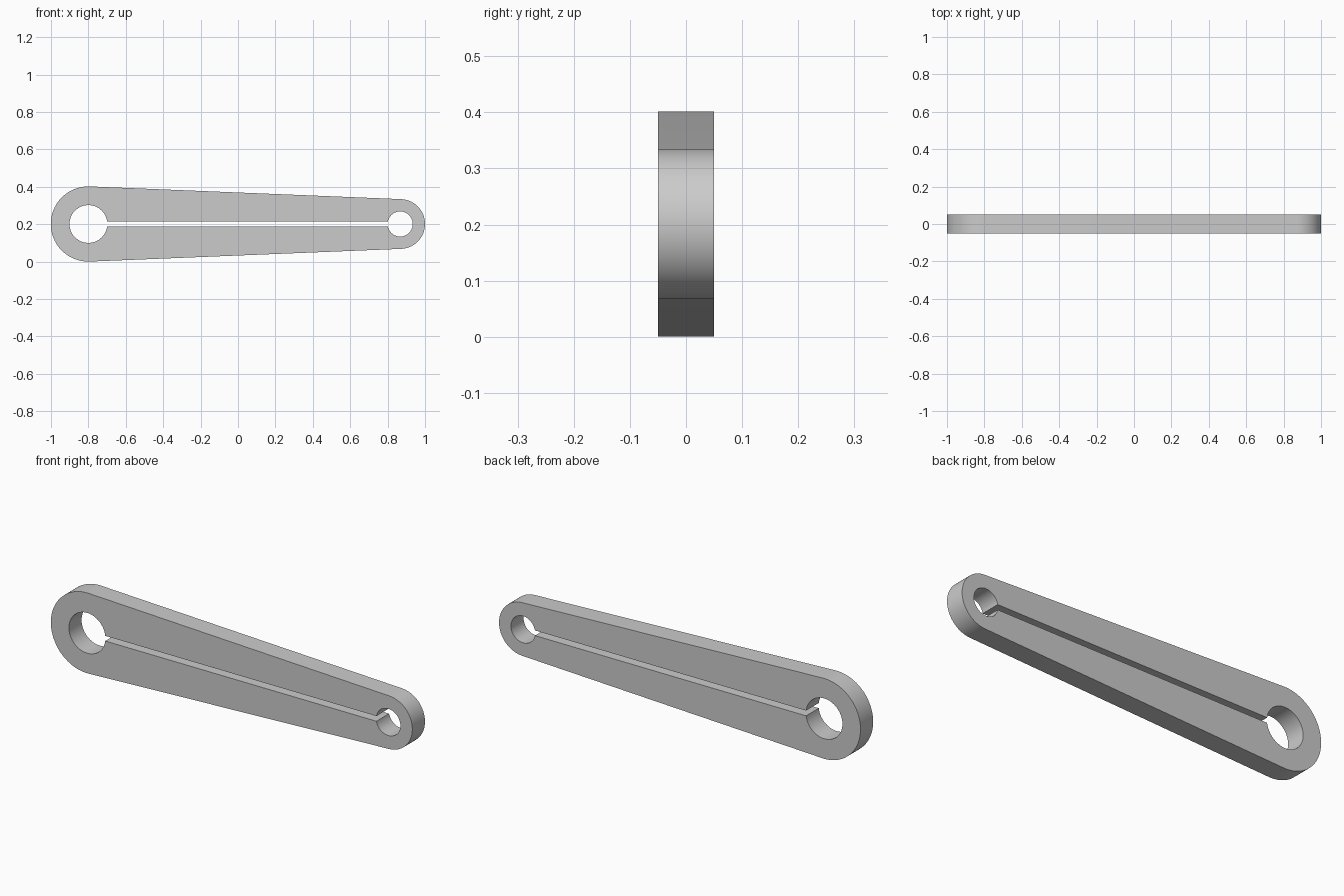
import bpy
from math import sin, cos, pi, asin, radians

if "Cube" in bpy.data.objects:
    bpy.data.objects.remove(bpy.data.objects["Cube"], do_unlink=True)

MID_Z = 0.201
THICKNESS = 0.1
BIG_X, BIG_R, BIG_HOLE = -0.8, 0.201, 0.101
SMALL_X, SMALL_R, SMALL_HOLE = 0.867, 0.133, 0.067
SLOT_HALF = 0.013
STEPS = 48


def arc(cx, radius, start, end):
    """Points on an arc centred on the long axis."""
    angles = [start + (end - start) * i / STEPS for i in range(STEPS + 1)]
    return [(cx + radius * cos(a), radius * sin(a)) for a in angles]


def add_loop(curve, points):
    spline = curve.splines.new("POLY")
    spline.points.add(len(points) - 1)
    for p, (x, y) in zip(spline.points, points):
        p.co = (x, y, 0, 1)
    spline.use_cyclic_u = True


# Outer outline: two round ends joined by tangent sides
lean = asin((BIG_R - SMALL_R) / (SMALL_X - BIG_X))
tangent = pi / 2 - lean
outline = arc(BIG_X, BIG_R, tangent, 2 * pi - tangent)
outline += arc(SMALL_X, SMALL_R, -tangent, tangent)

# Inner outline: two bores joined by a narrow slot
big_gap = asin(SLOT_HALF / BIG_HOLE)
small_gap = asin(SLOT_HALF / SMALL_HOLE)
cutout = arc(BIG_X, BIG_HOLE, big_gap, 2 * pi - big_gap)
cutout += arc(SMALL_X, SMALL_HOLE, small_gap - pi, pi - small_gap)

# Extruded plate, stood upright
curve = bpy.data.curves.new("slotted_link", "CURVE")
curve.dimensions = "2D"
curve.fill_mode = "BOTH"
curve.extrude = THICKNESS / 2
add_loop(curve, outline)
add_loop(curve, cutout)
link = bpy.data.objects.new("slotted_link", curve)
bpy.context.collection.objects.link(link)
link.location.z = MID_Z
link.rotation_euler.x = pi / 2

bpy.ops.object.select_all(action="DESELECT")
link.select_set(True)
bpy.context.view_layer.objects.active = link
bpy.ops.object.convert(target="MESH")

# Weld the rims and keep normals outward
bpy.ops.object.mode_set(mode="EDIT")
bpy.ops.mesh.select_all(action="SELECT")
bpy.ops.mesh.remove_doubles(threshold=0.0001)
bpy.ops.mesh.normals_make_consistent(inside=False)
bpy.ops.object.mode_set(mode="OBJECT")
bpy.ops.object.shade_smooth_by_angle(angle=radians(30))

# Plain grey
grey = bpy.data.materials.new("grey")
grey.use_nodes = True
colour = (0.6, 0.6, 0.6, 1)
grey.diffuse_color = colour
grey.node_tree.nodes["Principled BSDF"].inputs["Base Color"].default_value = colour
link.data.materials.clear()
link.data.materials.append(grey)
